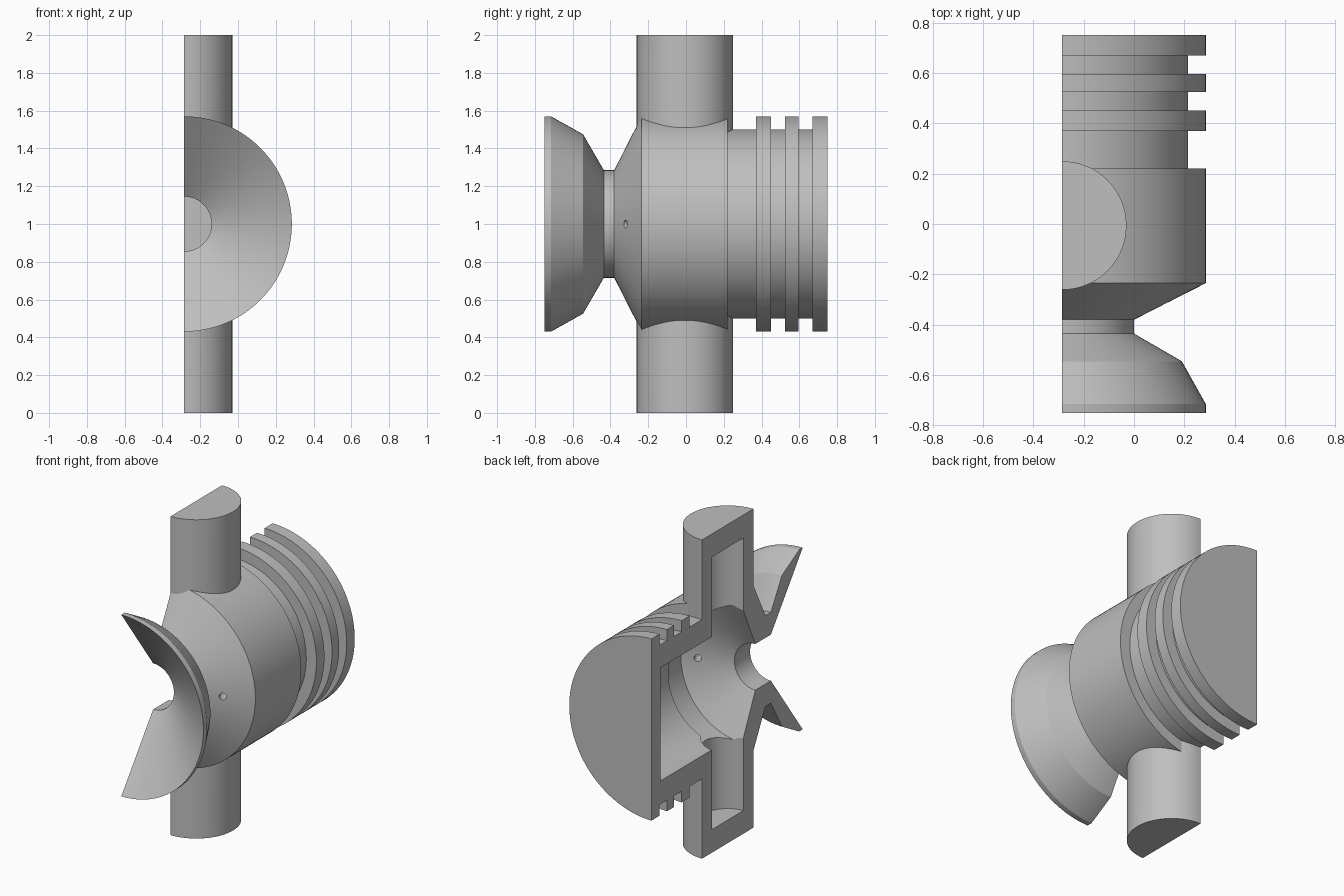
import bpy
import bmesh
import math
from mathutils import Matrix, Vector

old = bpy.data.objects.get("Cube")
if old:
    bpy.data.objects.remove(old, do_unlink=True)

AXIS_X = -0.285   # the section plane holds the axis of the body
MID_Z = 1.0
SEGMENTS = 128

grey = bpy.data.materials.new("plain_grey")
grey.use_nodes = True
colour = (0.52, 0.52, 0.52, 1)
grey.diffuse_color = colour
grey.node_tree.nodes["Principled BSDF"].inputs["Base Color"].default_value = colour


def finish(name, bm):
    bmesh.ops.recalc_face_normals(bm, faces=bm.faces)
    mesh = bpy.data.meshes.new(name)
    bm.to_mesh(mesh)
    bm.free()
    mesh.materials.append(grey)
    obj = bpy.data.objects.new(name, mesh)
    bpy.context.scene.collection.objects.link(obj)
    return obj


def lathe(name, profile):
    """Spin (y, radius) points around the body axis."""
    bm = bmesh.new()
    verts = [bm.verts.new((AXIS_X, y, MID_Z + r)) for y, r in profile]
    edges = [bm.edges.new(pair) for pair in zip(verts, verts[1:])]
    if profile[0][1] > 0:
        edges.append(bm.edges.new((verts[-1], verts[0])))
    bmesh.ops.spin(bm, geom=verts + edges, cent=(AXIS_X, 0, MID_Z),
                   axis=(0, 1, 0), angle=math.tau, steps=SEGMENTS)
    bmesh.ops.remove_doubles(bm, verts=bm.verts, dist=0.0001)
    return finish(name, bm)


def rod(name, start, end, radius, sides=SEGMENTS):
    start, end = Vector(start), Vector(end)
    span = end - start
    turn = Vector((0, 0, 1)).rotation_difference(span).to_matrix().to_4x4()
    bm = bmesh.new()
    bmesh.ops.create_cone(bm, cap_ends=True, segments=sides, radius1=radius,
                          radius2=radius, depth=span.length,
                          matrix=Matrix.Translation((start + end) / 2) @ turn)
    return finish(name, bm)


def block(name, centre, size):
    bm = bmesh.new()
    bmesh.ops.create_cube(bm, size=1, matrix=Matrix.Translation(centre)
                          @ Matrix.Diagonal((*size, 1)))
    return finish(name, bm)


def combine(target, tool, operation):
    mod = target.modifiers.new(tool.name, "BOOLEAN")
    mod.operation = operation
    mod.solver = "EXACT"
    mod.object = tool
    bpy.context.view_layer.objects.active = target
    bpy.ops.object.modifier_apply(modifier=mod.name)
    bpy.data.objects.remove(tool, do_unlink=True)


# Outside: back plate, finned neck, drum, cone, groove and horn
outside = [(0.75, 0), (0.75, 0.57)]
for fin_front, groove_front in ((0.67, 0.595), (0.525, 0.45), (0.37, 0.22)):
    outside += [(fin_front, 0.57), (fin_front, 0.5),
                (groove_front, 0.5), (groove_front, 0.57)]
outside += [(-0.235, 0.57), (-0.38, 0.285), (-0.435, 0.285),
            (-0.545, 0.475), (-0.715, 0.57), (-0.75, 0.57)]
# Inside: horn mouth, throat, chamber cone and stepped chamber
inside = [(-0.435, 0.145), (-0.28, 0.145), (-0.15, 0.425),
          (0.075, 0.425), (0.075, 0.355), (0.66, 0.355), (0.66, 0)]
body = lathe("sectioned_body", outside + inside)

# Upper and lower side tubes with a shared blind bore
TUBE_Y = -0.006
for label, side in (("upper", 1), ("lower", -1)):
    tube = rod(label + "_tube", (AXIS_X, TUBE_Y, MID_Z + side * 0.47),
               (AXIS_X, TUBE_Y, MID_Z + side), 0.255)
    combine(body, tube, "UNION")
bore = rod("tube_bore", (AXIS_X, TUBE_Y, 0.145), (AXIS_X, TUBE_Y, 1.855), 0.155)
combine(body, bore, "DIFFERENCE")

# Small vent drilled square to the cone
vent = rod("vent_drill", (AXIS_X + 0.448, -0.41, MID_Z),
           (AXIS_X + 0.30, -0.115, MID_Z), 0.021, 32)
combine(body, vent, "DIFFERENCE")

# Cut the whole body in half along its axis
half = block("section_cutter", (AXIS_X - 1, 0, MID_Z), (2, 3, 3))
combine(body, half, "DIFFERENCE")

bpy.ops.object.select_all(action="DESELECT")
body.select_set(True)
bpy.context.view_layer.objects.active = body
bpy.ops.object.shade_smooth_by_angle(angle=math.radians(20))
